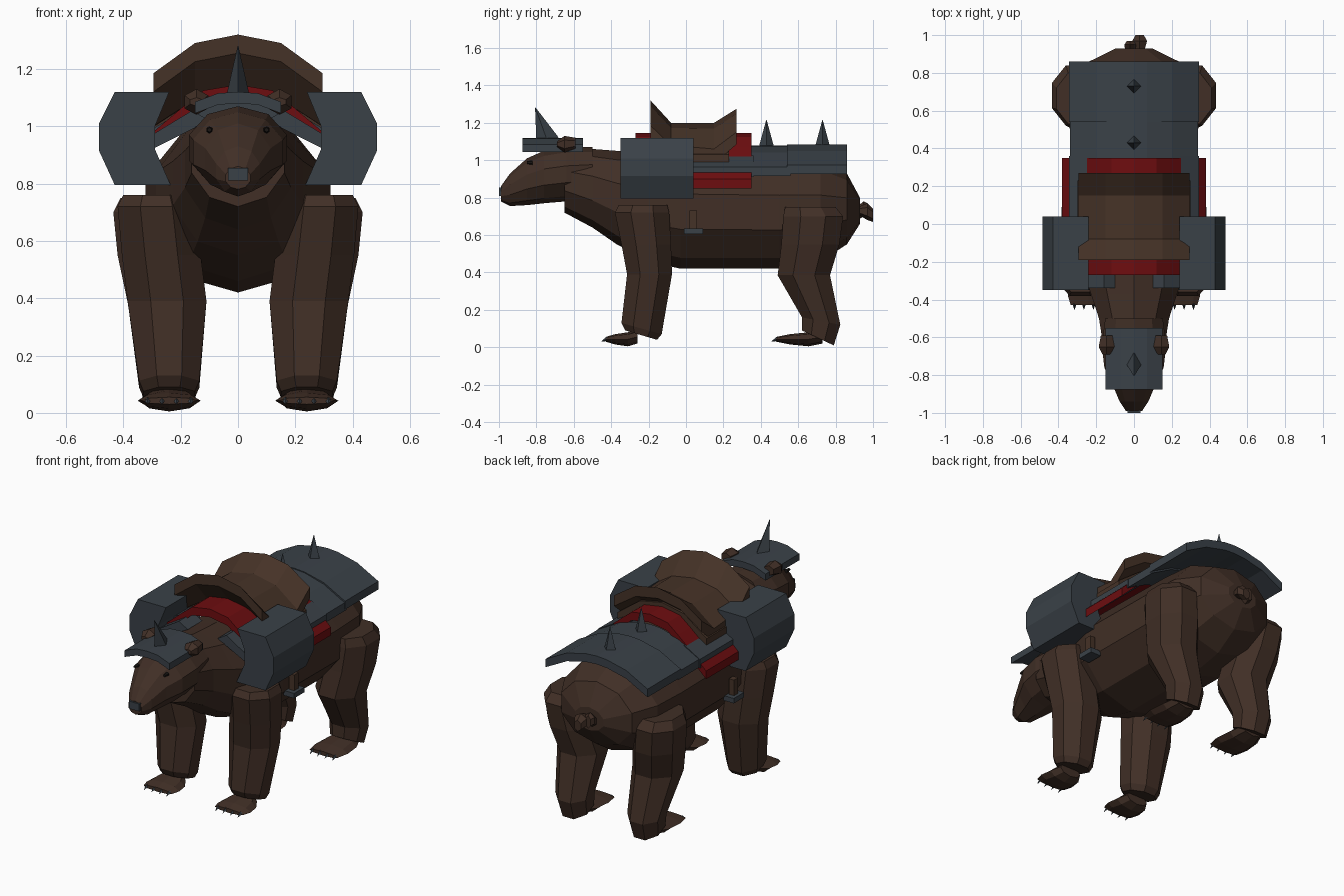
import bpy, bmesh, math
from mathutils import Vector

cube = bpy.data.objects.get("Cube")
if cube:
    bpy.data.objects.remove(cube, do_unlink=True)


def material(name, rgb):
    m = bpy.data.materials.new(name)
    m.use_nodes = True
    m.diffuse_color = (*rgb, 1)
    m.node_tree.nodes["Principled BSDF"].inputs["Base Color"].default_value = (*rgb, 1)
    return m


FUR = material("dark brown fur", (0.052, 0.028, 0.019))
LEATHER = material("brown leather", (0.06, 0.032, 0.02))
STEEL = material("blue grey steel", (0.042, 0.053, 0.064))
CLOTH = material("red cloth", (0.155, 0.004, 0.005))
BLACK = material("black eye", (0.01, 0.008, 0.007))


def loft(name, rings, mat):
    """Skin a list of equal closed rings and cap both ends."""
    bm = bmesh.new()
    loops = [[bm.verts.new(p) for p in ring] for ring in rings]
    n = len(loops[0])
    for a, b in zip(loops, loops[1:]):
        for i in range(n):
            j = (i + 1) % n
            bm.faces.new((a[i], a[j], b[j], b[i]))
    bm.faces.new(loops[0])
    bm.faces.new(loops[-1])
    bmesh.ops.recalc_face_normals(bm, faces=bm.faces)
    me = bpy.data.meshes.new(name)
    bm.to_mesh(me)
    bm.free()
    me.materials.append(mat)
    ob = bpy.data.objects.new(name, me)
    bpy.context.collection.objects.link(ob)
    return ob


def angles(n, offset=0.0):
    return [2 * math.pi * (i + offset) / n for i in range(n)]


def trunk(name, rows, mat, n=10, cx=0.0):
    """Rounded form along y; each row is y, bottom, top, half width."""
    rings = [[(cx + w * math.sin(a), y, (lo + hi) / 2 + (hi - lo) / 2 * math.cos(a))
              for a in angles(n)] for y, lo, hi, w in rows]
    return loft(name, rings, mat)


def limb(name, rows, mat, side):
    """Eight-sided leg; each row is z, x range, y range, rise towards the front."""
    k = 1 / math.cos(math.pi / 8)
    rings = []
    for z, x0, x1, y0, y1, rise in rows:
        ring = []
        for a in angles(8, 0.5):
            u, v = k * math.cos(a), k * math.sin(a)
            ring.append((side * ((x0 + x1) / 2 + (x1 - x0) / 2 * u),
                         (y0 + y1) / 2 + (y1 - y0) / 2 * v, z - rise * v))
        rings.append(ring)
    return loft(name, rings, mat)


def prism(name, outline, y0, y1, mat, side=1):
    return loft(name, [[(side * x, y, z) for x, z in outline] for y in (y0, y1)], mat)


def arch_outline(half, t):
    """Mirror a half arch given from the crown outwards and thicken it downwards."""
    top = [(-x, z) for x, z in reversed(half) if x > 0] + half
    return top + [(x, z - t) for x, z in reversed(top)]


def box(name, x0, x1, y0, y1, z0, z1, mat, side=1):
    return prism(name, [(x0, z0), (x1, z0), (x1, z1), (x0, z1)], y0, y1, mat, side)


def spike(name, base, tip, r, mat, stretch=1.0):
    """Four-sided spike with a diamond base."""
    b, t = Vector(base), Vector(tip)
    q = (t - b).to_track_quat("Z", "Y")
    ring = [Vector((r * math.cos(a), r * stretch * math.sin(a), 0)) for a in angles(4)]
    return loft(name, [[b + q @ p for p in ring], [t + q @ (p * 0.03) for p in ring]], mat)


# Body, head and tail
trunk("body", [(-0.65, 0.72, 1.06, 0.17), (-0.5, 0.64, 1.06, 0.195), (-0.37, 0.55, 1.05, 0.24),
               (-0.2, 0.46, 1.04, 0.3), (-0.03, 0.42, 1.03, 0.34), (0.5, 0.42, 1.02, 0.34),
               (0.72, 0.46, 1.0, 0.33), (0.86, 0.55, 0.93, 0.25), (0.93, 0.66, 0.8, 0.1)], FUR)
trunk("head", [(-0.5, 0.8, 1.07, 0.16), (-0.64, 0.78, 1.07, 0.18), (-0.76, 0.77, 1.05, 0.165),
               (-0.85, 0.76, 1.01, 0.12), (-0.94, 0.755, 0.93, 0.08), (-0.99, 0.78, 0.86, 0.045)], FUR)
box("nose", -0.035, 0.035, -1.0, -0.96, 0.81, 0.855, STEEL)
trunk("tail_root", [(0.9, 0.67, 0.74, 0.03), (0.95, 0.7, 0.78, 0.035), (0.97, 0.69, 0.77, 0.02)], FUR, 6, -0.02)
trunk("tail_tip", [(0.92, 0.71, 0.75, 0.03), (0.97, 0.68, 0.77, 0.045), (1.0, 0.67, 0.74, 0.025)], FUR, 6, 0.03)

for side, label in ((1, "left"), (-1, "right")):
    # Ears and eyes
    trunk("ear_" + label, [(-0.69, 1.07, 1.1, 0.025), (-0.65, 1.04, 1.13, 0.048),
                           (-0.59, 1.06, 1.12, 0.035)], FUR, 6, side * 0.145)
    trunk("eye_" + label, [(-0.85, 0.98, 0.995, 0.008), (-0.82, 0.975, 1.0, 0.012)], BLACK, 6, side * 0.1)

    # Legs
    limb("front_leg_" + label, [(0.76, 0.17, 0.40, -0.36, -0.1, 0), (0.72, 0.15, 0.42, -0.38, -0.09, 0),
                                (0.55, 0.13, 0.405, -0.345, -0.08, 0), (0.39, 0.11, 0.385, -0.315, -0.075, 0),
                                (0.1, 0.135, 0.345, -0.345, -0.13, 0.03),
                                (0.065, 0.15, 0.33, -0.325, -0.155, 0.025)], FUR, side)
    limb("hind_leg_" + label, [(0.75, 0.2, 0.41, 0.53, 0.8, 0), (0.7, 0.18, 0.435, 0.52, 0.84, 0),
                               (0.55, 0.15, 0.42, 0.51, 0.82, 0), (0.385, 0.12, 0.385, 0.49, 0.77, 0),
                               (0.14, 0.14, 0.345, 0.62, 0.825, 0.02),
                               (0.05, 0.15, 0.33, 0.62, 0.79, 0.04)], FUR, side)

    # Paws with claws
    for part, y, length in (("front", -0.43, 0.17), ("hind", 0.48, 0.25)):
        rows = [(0, 0.03, 0.055, 0.095), (0.3, 0.015, 0.07, 0.11),
                (0.7, 0.005, 0.08, 0.1), (1, 0.02, 0.09, 0.07)]
        trunk(part + "_paw_" + label, [(y + f * length, a, b, w) for f, a, b, w in rows],
              FUR, 8, side * 0.24)
        for i in range(4):
            x = side * 0.24 + (i - 1.5) * 0.05
            spike(f"{part}_claw_{label}_{i + 1}", (x, y + 0.01, 0.045), (x, y - 0.025, 0.03), 0.012, STEEL)

    # Shoulder guard, hollowed on its inner side, and neck strap
    prism("shoulder_guard_" + label, [(0.24, 1.12), (0.43, 1.12), (0.485, 1.01), (0.485, 0.915),
                                      (0.43, 0.795), (0.235, 0.795), (0.29, 0.92), (0.29, 1.0)],
          -0.35, 0.04, STEEL, side)
    prism("neck_plate_" + label, [(0.1, 1.02), (0.16, 1.055), (0.3, 0.97), (0.3, 0.92)],
          -0.34, -0.2, STEEL, side)
    # Side plate over the blanket
    prism("side_plate_" + label, [(0.24, 1.025), (0.345, 0.965), (0.345, 0.91), (0.24, 0.97)],
          -0.2, 0.36, STEEL, side)
    # Stirrup
    box("stirrup_strap_" + label, 0.33, 0.365, 0.02, 0.06, 0.635, 0.73, LEATHER, side)
    box("stirrup_foot_" + label, 0.315, 0.385, -0.01, 0.09, 0.605, 0.635, STEEL, side)

# Blanket
prism("blanket", arch_outline([(0, 1.145), (0.12, 1.125), (0.19, 1.07), (0.29, 0.985), (0.38, 0.9)], 0.05),
      -0.27, 0.35, CLOTH)

# Back armour with spikes
prism("middle_back_plate", arch_outline([(0, 1.08), (0.07, 1.075), (0.2, 1.04), (0.34, 0.965)], 0.05),
      0.34, 0.56, STEEL)
prism("rear_back_plate", arch_outline([(0, 1.085), (0.07, 1.08), (0.2, 1.05), (0.343, 0.975)], 0.05),
      0.54, 0.86, STEEL)
for i, y in enumerate((0.43, 0.73)):
    spike(f"back_spike_{i + 1}", (0, y, 1.08), (0, y, 1.215), 0.038, STEEL)

# Saddle: rows are y, crown height, rim height, thickness
saddle = []
for y, crown, rim, t in [(-0.19, 1.32, 1.185, 0.065), (-0.08, 1.2, 1.08, 0.08), (0.15, 1.2, 1.06, 0.08),
                         (0.27, 1.275, 1.15, 0.065)]:
    half = [(0, crown), (0.15, crown - 0.22 * (crown - rim)), (0.295, rim)]
    saddle.append([(x, y, z) for x, z in arch_outline(half, t)])
loft("saddle", saddle, LEATHER)
prism("saddle_flaps", arch_outline([(0, 1.17), (0.15, 1.14), (0.3, 1.03)], 0.05), -0.06, 0.23, LEATHER)

# Head armour with horn
prism("brow_plate", arch_outline([(0, 1.12), (0.07, 1.115), (0.15, 1.085)], 0.04), -0.875, -0.55, STEEL)
spike("brow_horn", (0, -0.74, 1.1), (0, -0.805, 1.28), 0.042, STEEL, 1.5)
